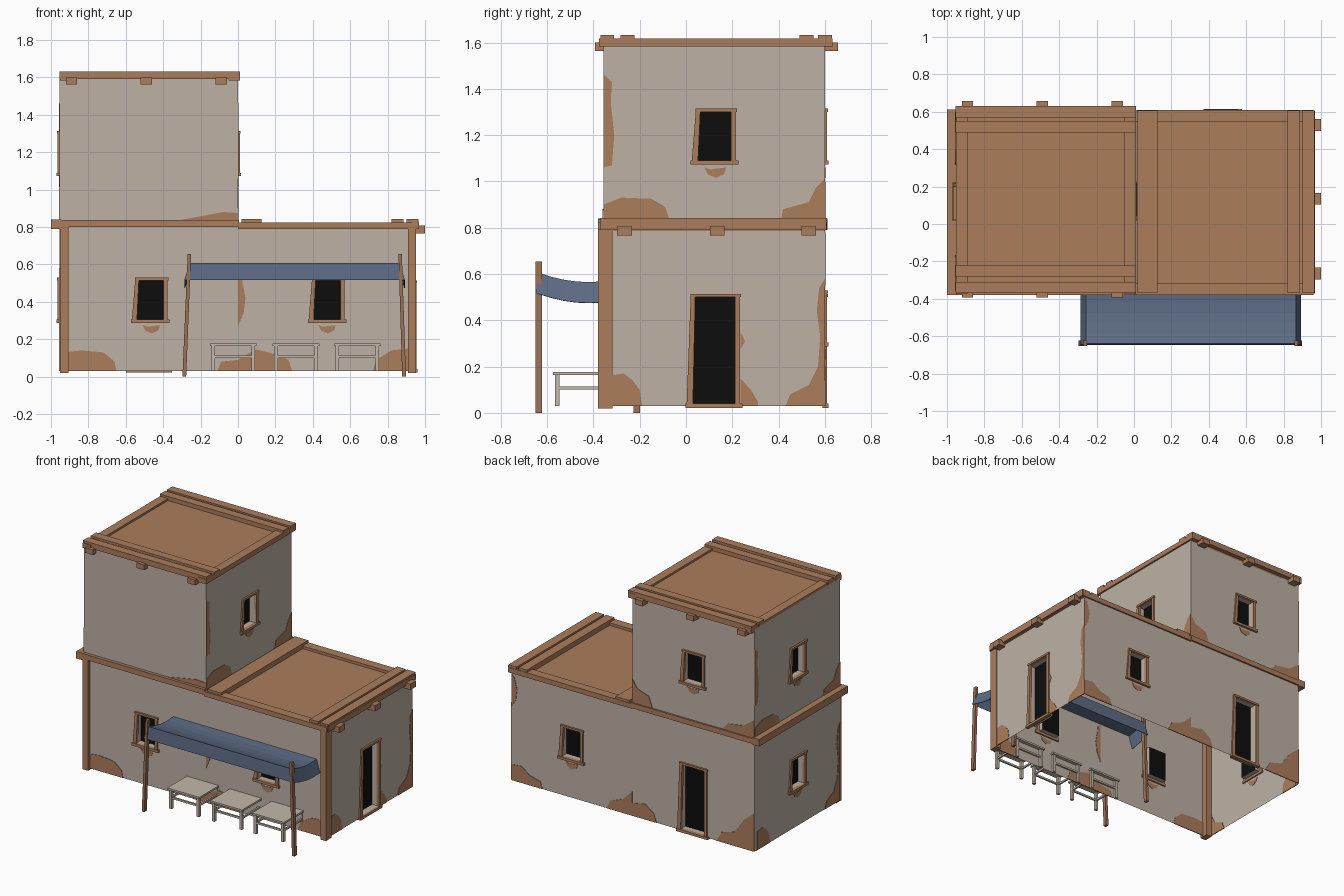
import bpy, bmesh
from mathutils import Vector

if "Cube" in bpy.data.objects:
    bpy.data.objects.remove(bpy.data.objects["Cube"])


def mat(name, rgb):
    m = bpy.data.materials.new(name)
    m.diffuse_color = (*rgb, 1)
    m.use_nodes = True
    m.node_tree.nodes["Principled BSDF"].inputs["Base Color"].default_value = m.diffuse_color
    return m


PLASTER = mat("pale_plaster", (0.51, 0.44, 0.375))
CLAY = mat("clay_brown", (0.41, 0.205, 0.108))
WOOD = mat("post_wood", (0.33, 0.165, 0.09))
CLOTH = mat("blue_cloth", (0.109, 0.149, 0.235))
DARK = mat("dark_opening", (0.004, 0.004, 0.004))
TABLE = mat("table_pale", (0.54, 0.48, 0.40))

Z = Vector((0, 0, 1))


def side(origin, u, n):
    """Map wall coordinates (u along, z up, d outward) to the world."""
    o, u, n = Vector(origin), Vector(u), Vector(n)
    return lambda a, z, d=0: o + u * a + Z * z + n * d


FRONT = side((0, -.357, 0), (1, 0, 0), (0, -1, 0))
BACK = side((0, .6, 0), (-1, 0, 0), (0, 1, 0))
RIGHT = side((.945, 0, 0), (0, 1, 0), (1, 0, 0))
LEFT = side((-.955, 0, 0), (0, -1, 0), (-1, 0, 0))
UPPER_RIGHT = side((0, 0, 0), (0, 1, 0), (1, 0, 0))


def finish(name, bm, *mats, recalc=True):
    if recalc:
        bmesh.ops.recalc_face_normals(bm, faces=bm.faces)
    me = bpy.data.meshes.new(name)
    bm.to_mesh(me)
    bm.free()
    for m in mats:
        me.materials.append(m)
    ob = bpy.data.objects.new(name, me)
    bpy.context.collection.objects.link(ob)
    return ob


def prism(name, f, pts, d0, d1, m):
    bm = bmesh.new()
    a = [bm.verts.new(f(u, z, d0)) for u, z in pts]
    b = [bm.verts.new(f(u, z, d1)) for u, z in pts]
    bm.faces.new(a)
    bm.faces.new(b)
    for i in range(len(a)):
        j = (i + 1) % len(a)
        bm.faces.new((a[i], a[j], b[j], b[i]))
    return finish(name, bm, m)


def rect(a, b, c, d):
    return [(a, c), (b, c), (b, d), (a, d)]


def box(name, x0, x1, y0, y1, z0, z1, m=CLAY):
    return prism(name, lambda x, y, d: Vector((x, y, d)), rect(x0, x1, y0, y1), z0, z1, m)


def wall(name, f, u0, u1, z0, z1, openings=()):
    """Thin wall with recessed dark openings and a crooked frame round each."""
    bm = bmesh.new()
    us = sorted({u0, u1, *[o[0] - o[1] for o in openings], *[o[0] + o[1] for o in openings]})
    zs = sorted({z0, z1, *[o[2] for o in openings], *[o[3] for o in openings]})

    def quad(*p, mi=0):
        bm.faces.new([bm.verts.new(f(*q)) for q in p]).material_index = mi

    for a, b in zip(us, us[1:]):
        for c, d in zip(zs, zs[1:]):
            mu, mz = (a + b) / 2, (c + d) / 2
            if not any(abs(mu - o[0]) < o[1] and o[2] < mz < o[3] for o in openings):
                quad(*rect(a, b, c, d))
    for c, w, b, t in openings:
        r = rect(c - w, c + w, b, t)
        quad(*[(*p, -.045) for p in r], mi=1)
        for p, q in zip(r, r[1:] + r[:1]):
            quad((*q, 0), (*p, 0), (*p, -.045), (*q, -.045))
        k = name + "_frame"
        prism(k + "_jamb_a", f, [(c-w-.025, b), (c-w+.002, b), (c-w+.012, t), (c-w-.008, t)], -.01, .01, CLAY)
        prism(k + "_jamb_b", f, rect(c + w, c + w + .022, b, t), -.01, .01, CLAY)
        prism(k + "_lintel", f, rect(c - w - .008, c + w + .026, t, t + .014), -.01, .013, CLAY)
        prism(k + "_sill", f, rect(c - w - .03, c + w + .032, b - .018, b), -.01, .016, CLAY)
    bmesh.ops.remove_doubles(bm, verts=bm.verts, dist=1e-5)
    finish(name, bm, PLASTER, DARK, recalc=False)


def window(c, base):
    return (c, .072, base, base + .21)


def door(c):
    return (c, .092, .04, .5)


# Walls, open below
wall("front_wall", FRONT, -.955, .945, .03, .81, [window(-.47, .305), window(.475, .305)])
wall("right_wall", RIGHT, -.357, .6, .03, .81, [door(.12)])
wall("back_wall", BACK, -.945, .955, .03, .81, [window(-.475, .305), door(.475)])
wall("left_wall", LEFT, -.6, .357, .03, .81, [window(-.12, .305)])
wall("upper_front_wall", FRONT, -.955, 0, .81, 1.6)
wall("upper_right_wall", UPPER_RIGHT, -.357, .6, .79, 1.6, [window(.122, 1.09)])
wall("upper_back_wall", BACK, 0, .955, .81, 1.6, [window(.475, 1.09)])
wall("upper_left_wall", LEFT, -.6, .357, .81, 1.6, [window(-.12, 1.09)])


# Bare clay patches
def patches(label, f, *shapes):
    for i, s in enumerate(shapes):
        prism(f"{label}_patch_{i}", f, s, -.003, .003, CLAY)


def chip(c, z):
    return [(c-.045, z), (c-.02, z-.008), (c+.048, z), (c+.04, z-.028), (c+.005, z-.045), (c-.03, z-.03)]


low_corner = [(-.33, .03), (-.33, .16), (-.27, .17), (-.23, .14), (-.2, .1), (-.19, .03)]
tall_corner = [(.6, .03), (.6, .58), (.575, .54), (.565, .44), (.58, .33), (.57, .2), (.53, .12), (.45, .08), (.43, .03)]
patches("front", FRONT,
        [(-.92, .03), (-.92, .13), (-.84, .14), (-.72, .13), (-.66, .08), (-.65, .03)],
        [(0, .27), (.03, .34), (.04, .42), (.025, .5), (.022, .54), (0, .56)],
        [(-.11, .03), (-.09, .08), (0, .09), (.05, .12), (.1, .145), (.2, .12), (.27, .09), (.29, .03)],
        [(.72, .03), (.74, .09), (.82, .14), (.91, .15), (.91, .03)],
        chip(-.465, .275), chip(.475, .275))
patches("upper_front", FRONT, [(-.35, .83), (-.16, .865), (-.08, .88), (0, .875), (0, .83)])
patches("right", RIGHT, low_corner, tall_corner,
        [(.235, .15), (.28, .1), (.31, .05), (.31, .03), (.235, .03)],
        [(.235, .35), (.255, .31), (.235, .27)])
upper = [
    [(-.355, 1.06), (-.32, 1.07), (-.31, 1.2), (-.325, 1.34), (-.32, 1.43), (-.355, 1.46)],
    [(-.355, .83), (-.355, .9), (-.28, .93), (-.15, .925), (-.09, .89), (-.07, .83)],
    [(.41, .83), (.42, .88), (.53, .91), (.56, .97), (.6, 1.01), (.6, .83)]]
patches("upper_right", UPPER_RIGHT, *upper, chip(.125, 1.06))
patches("left", LEFT, [(u - .24, z) for u, z in low_corner] + [(-.59, .03)],
        [(u - .245, z) for u, z in tall_corner], chip(-.12, .275))
patches("upper_left", LEFT, *[[(u - .244, z) for u, z in s] for s in upper], chip(-.12, 1.06))
patches("back", BACK,
        [(-.945, .55), (-.91, .6), (-.9, .68), (-.92, .76), (-.945, .78)],
        [(-.945, .03), (-.945, .14), (-.87, .15), (-.8, .1), (-.72, .08), (-.7, .03)],
        [(-.2, .03), (-.17, .09), (-.07, .13), (0, .2), (0, .03)],
        [(0, .03), (0, .12), (.1, .14), (.17, .09), (.19, .03)],
        [(.66, .03), (.7, .1), (.8, .13), (.88, .24), (.955, .3), (.955, .03)],
        chip(-.475, .275))
patches("upper_back", BACK,
        [(0, .83), (0, 1.0), (.04, .94), (.13, .91), (.16, .83)],
        [(.7, .83), (.75, .88), (.87, .9), (.955, .96), (.955, .83)], chip(.475, 1.06))

# Corner posts on the front
box("corner_post_left", -.952, -.907, -.38, -.317, .02, .8)
box("corner_post_right", .91, .953, -.38, -.317, .02, .8)

# Upper roof: slab, edge planks, doubled planks front and back, beam ends
box("upper_roof", -.95, 0, -.355, .6, 1.58, 1.603)
for x in (-.953, -.05):
    box("upper_roof_side_plank", x, x + .062, -.375, .632, 1.582, 1.617)
for y in (-.37, -.282, .49, .57):
    outer = y in (-.37, .57)
    box("upper_roof_plank", -.955, .012, y, y + .06, 1.592 if outer else 1.6, 1.632)
for x in (-.89, -.49, -.09):
    box("upper_beam_front", x - .03, x + .03, -.393, -.34, 1.563, 1.6)
    box("upper_beam_back", x - .03, x + .03, .58, .657, 1.563, 1.6)

# Lower roof: the same pattern turned a quarter
box("lower_roof", 0, .95, -.355, .6, .785, .806)
for y in (-.38, .545):
    box("lower_roof_edge_plank", 0, .96, y, y + .065, .79, .825)
for x in (.02, .065, .82, .9):
    w = .04 if x < .05 else .055 if x < .1 else .06
    box("lower_roof_plank", x, x + w + .005, -.37, .607, .80, .842)
box("lower_roof_end_plank", .93, .967, -.372, .607, .79, .83)
for y in (-.265, .135, .53):
    box("lower_beam_end", .92, 1.0, y - .032, y + .032, .766, .807)

# Ledge between the storeys
box("ledge_front", -1.0, .005, -.38, -.345, .8, .838)
box("ledge_left", -1.0, -.945, -.38, .612, .79, .84)
box("ledge_back", -.99, .005, .59, .612, .795, .832)

# Awning: sagging sheet with hanging flaps on all edges
bm = bmesh.new()
N = 8
ys = [-.64 + .44 * i / N for i in range(N + 1)]
rows = []
for y in ys:
    t = (y + .42) / .22
    z = .565 + .042 * t * t
    yo = y + (.006 if y == ys[-1] else -.006 if y == ys[0] else 0)
    rows.append([bm.verts.new(p) for p in
                 ((-.287, yo, z - .09), (-.257, y, z), (.865, y, z), (.892, yo, z - .09))])
for r, s in zip(rows, rows[1:]):
    for i in range(3):
        bm.faces.new((r[i], r[i + 1], s[i + 1], s[i]))
for r in (rows[0], rows[-1]):
    bm.faces.new((r[0], r[3], r[2], r[1]))
awning = finish("awning", bm, CLOTH)
solid = awning.modifiers.new("thickness", "SOLIDIFY")
solid.thickness = .004

# Leaning awning posts
for y, lean in ((-.637, -.006), (-.212, .006)):
    for xb, xt in ((-.287, -.26), (.888, .867)):
        prism("awning_post", lambda u, z, d, y=y: Vector((u, y + d, z)),
              [(xb - .01, 0), (xb + .01, 0), (xt + .009, .655), (xt - .009, .655)], -.014, .014, WOOD)

# Three small tables with legs and stretchers
for cx in (-.025, .31, .637):
    cy = -.453
    box("table_top", cx - .125, cx + .125, cy - .122, cy + .122, .163, .176, TABLE)
    for s in (-1, 1):
        for t in (-1, 1):
            x, y = cx + s * .107, cy + t * .104
            box("table_leg", x - .01, x + .01, y - .01, y + .01, .03, .165, TABLE)
        box("table_stretcher_long", cx - .107, cx + .107, cy + s * .104 - .006, cy + s * .104 + .006, .1, .113, TABLE)
        box("table_stretcher_short", cx + s * .107 - .006, cx + s * .107 + .006, cy - .104, cy + .104, .1, .113, TABLE)
